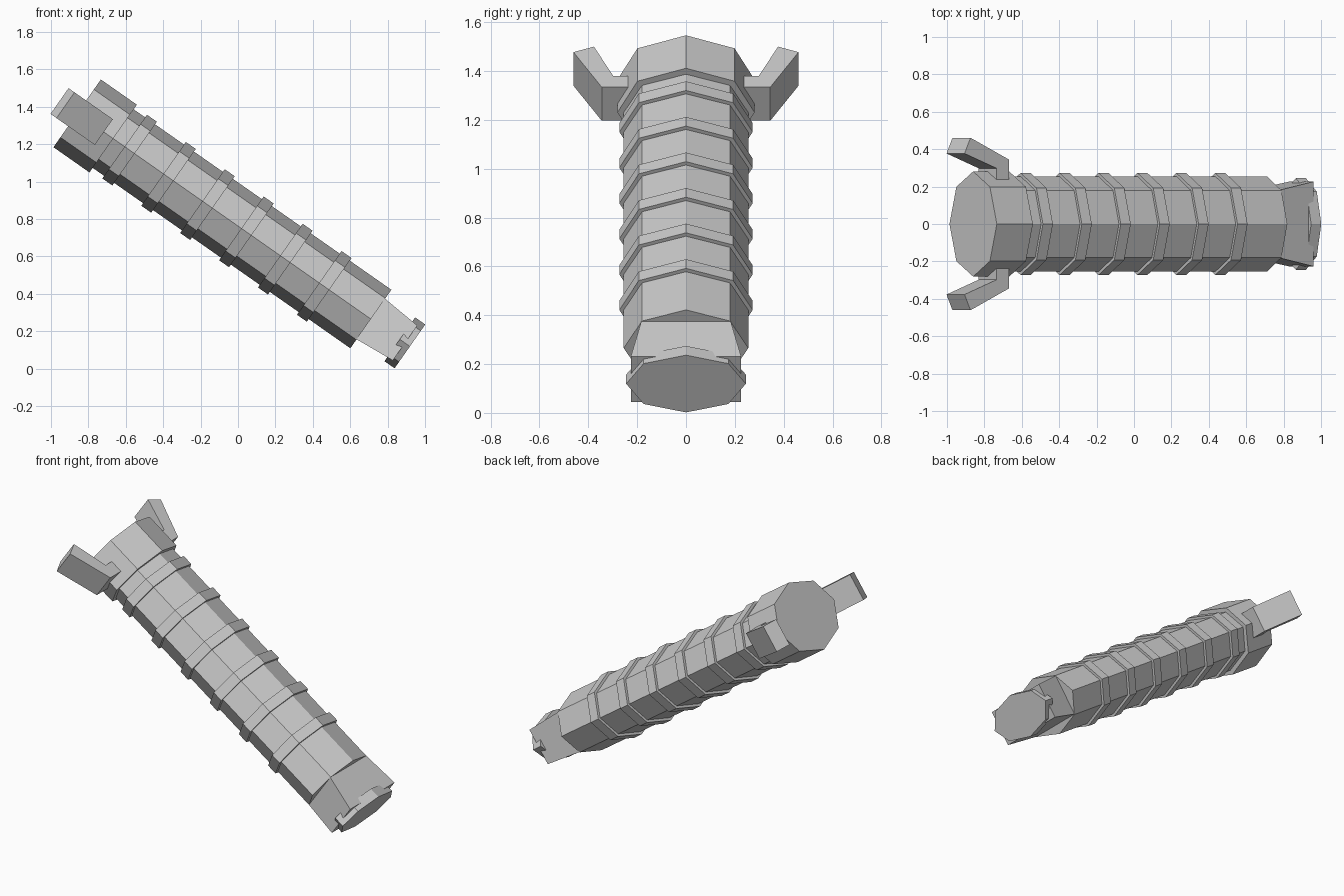
import bpy, math
from mathutils import Matrix, Vector

if "Cube" in bpy.data.objects:
    bpy.data.objects.remove(bpy.data.objects["Cube"])

# Local frame: t runs down the tilted axis, y is sideways, n points out of the upper side
TILT = math.radians(35)
FRAME = Matrix.Translation((-0.86, 0, 1.365)) @ Matrix.Rotation(TILT, 4, 'Y')


def loft(name, loops):
    """Solid joining equal-length loops of (t, y, n) points, capped at both ends."""
    k = len(loops[0])
    verts = [FRAME @ Vector(p) for loop in loops for p in loop]
    faces = [list(range(k))[::-1], list(range((len(loops) - 1) * k, len(loops) * k))]
    for r in range(len(loops) - 1):
        for i in range(k):
            j = (i + 1) % k
            faces.append([r * k + i, r * k + j, (r + 1) * k + j, (r + 1) * k + i])
    mesh = bpy.data.meshes.new(name)
    mesh.from_pydata(verts, [], faces)
    mesh.update()
    # consistent outward normals
    import bmesh
    bm = bmesh.new()
    bm.from_mesh(mesh)
    bmesh.ops.recalc_face_normals(bm, faces=bm.faces)
    bm.to_mesh(mesh)
    bm.free()
    obj = bpy.data.objects.new(name, mesh)
    bpy.context.collection.objects.link(obj)
    return obj


def octagon(t, ry, rn):
    return [(t, ry * math.sin(a), rn * math.cos(a))
            for a in (i * math.pi / 4 for i in range(8))]


def rect(t, ry, rn):
    return [(t, ry, rn), (t, -ry, rn), (t, -ry, -rn), (t, ry, -rn)]


def prism(name, t0, t1, ry, rn):
    return loft(name, [octagon(t0, ry, rn), octagon(t1, ry, rn)])


# Main tube and wider upper collar
prism("tube", 0.1, 1.917, 0.255, 0.191)
prism("upper_collar", 0, 0.235, 0.281, 0.221)

# Evenly spaced raised rings
for i in range(6):
    t = 0.31 + 0.254 * i
    prism(f"ring_{i + 1}", t, t + 0.065, 0.273, 0.208)

# Flared rectangular neck and end disc
loft("neck", [rect(1.90, 0.18, 0.134), rect(2.14, 0.226, 0.114)])
prism("end_disc", 2.106, 2.172, 0.245, 0.143)

# Bent side lugs, mirrored left and right
profile = [(0.174, 0.20), (0.174, 0.345), (-0.076, 0.461),
           (-0.115, 0.377), (0.094, 0.298), (0.094, 0.20)]
for side, label in ((-1, "front"), (1, "back")):
    loft(f"{label}_lug", [[(t, side * y, n) for t, y in profile]
                          for n in (-0.084, 0.084)])
